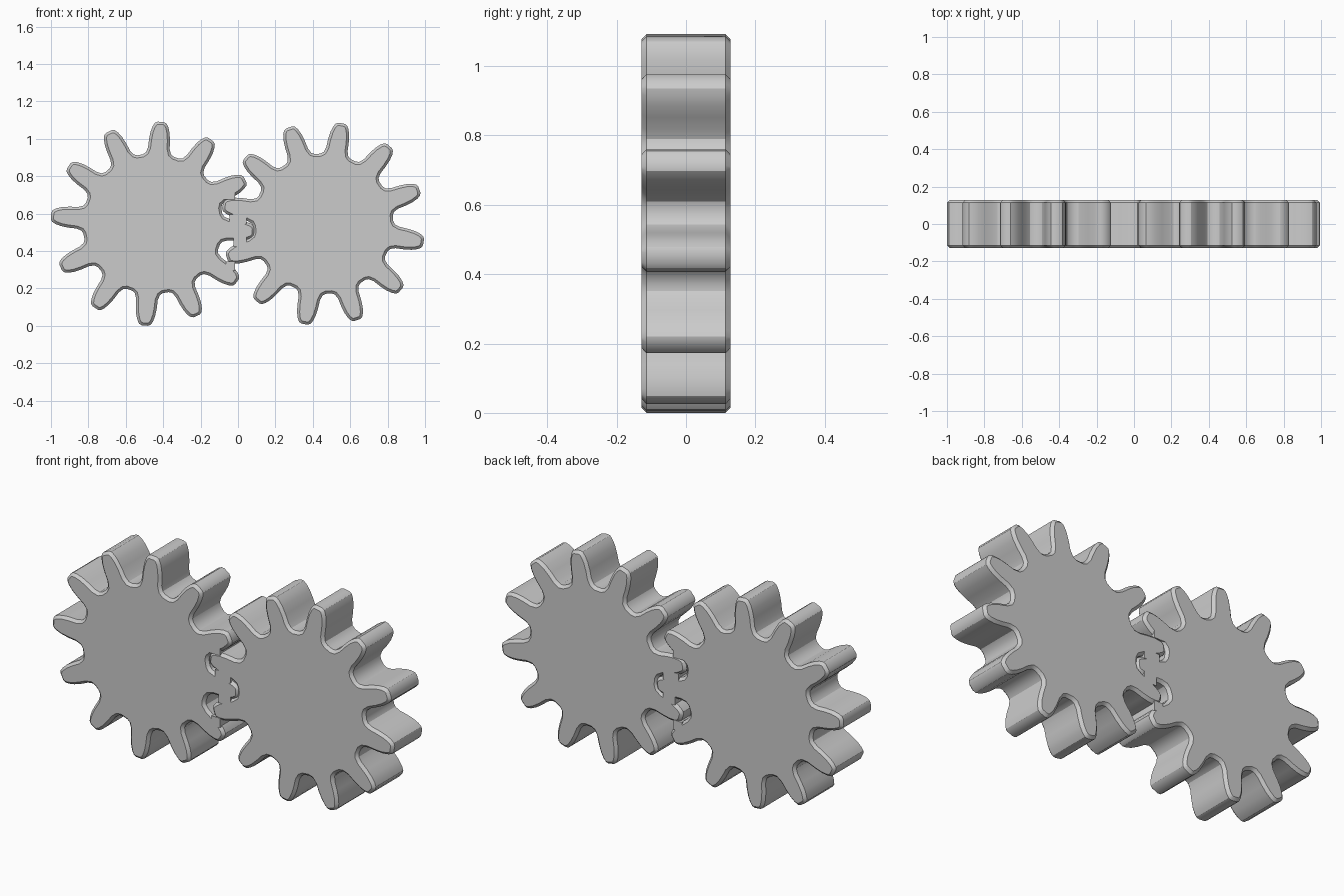
import bpy
import bmesh
from math import cos, sin, tau, radians

if "Cube" in bpy.data.objects:
    bpy.data.objects.remove(bpy.data.objects["Cube"], do_unlink=True)

HALF_DEPTH = 0.128
TEETH = 12
AXIS_X, AXIS_Z = 0.455, 0.546

steel = bpy.data.materials.new("plain grey")
steel.use_nodes = True
GREY = (0.6, 0.6, 0.6, 1)
steel.diffuse_color = GREY
steel.node_tree.nodes["Principled BSDF"].inputs["Base Color"].default_value = GREY

# Half of one tooth: distance from the axis, half width
FLANK = [(0.366, 0.082), (0.378, 0.067), (0.405, 0.058), (0.45, 0.056),
         (0.49, 0.051), (0.52, 0.042), (0.539, 0.031), (0.546, 0.017)]


def extrude_outline(name, points, bevel):
    """Solid made from an outline in the xz plane, with chamfered rims."""
    bm = bmesh.new()
    face = bm.faces.new([bm.verts.new((x, -HALF_DEPTH, z)) for x, z in points])
    grown = bmesh.ops.extrude_face_region(bm, geom=[face])
    moved = [v for v in grown["geom"] if isinstance(v, bmesh.types.BMVert)]
    bmesh.ops.translate(bm, verts=moved, vec=(0, 2 * HALF_DEPTH, 0))
    bmesh.ops.recalc_face_normals(bm, faces=bm.faces)
    mesh = bpy.data.meshes.new(name)
    bm.to_mesh(mesh)
    bm.free()
    mesh.materials.append(steel)
    obj = bpy.data.objects.new(name, mesh)
    bpy.context.collection.objects.link(obj)
    if bevel:
        mod = obj.modifiers.new("rim chamfer", "BEVEL")
        mod.width = bevel
        mod.segments = 1
        mod.limit_method = "ANGLE"
        mod.angle_limit = radians(70)
        mod.use_clamp_overlap = False
    return obj


def gear(name, x, phase):
    outline = []
    tooth = [(r, -w) for r, w in FLANK] + [(r, w) for r, w in reversed(FLANK)]
    for i in range(TEETH):
        a = radians(phase) + tau * i / TEETH
        outline += [(r * cos(a) - w * sin(a), r * sin(a) + w * cos(a))
                    for r, w in tooth]
    obj = extrude_outline(name, outline, 0.014)
    obj.location = (x, 0, AXIS_Z)
    bpy.ops.object.select_all(action="DESELECT")
    obj.select_set(True)
    bpy.context.view_layer.objects.active = obj
    bpy.ops.object.shade_smooth_by_angle(angle=radians(30))


gear("right_gear", -AXIS_X, 25.5)
gear("left_gear", AXIS_X, 19.5)

# Small webs that fuse the meshing teeth: centre x, centre z, width, height
for i, (x, z, w, h) in enumerate([(0.0, 0.57, 0.09, 0.05), (0.01, 0.45, 0.07, 0.05),
                                  (-0.05, 0.70, 0.07, 0.05), (-0.04, 0.32, 0.05, 0.05)]):
    corners = [(x + sx * w / 2, z + sz * h / 2)
               for sx, sz in ((-1, -1), (1, -1), (1, 1), (-1, 1))]
    extrude_outline(f"tooth_web_{i + 1}", corners, 0)
